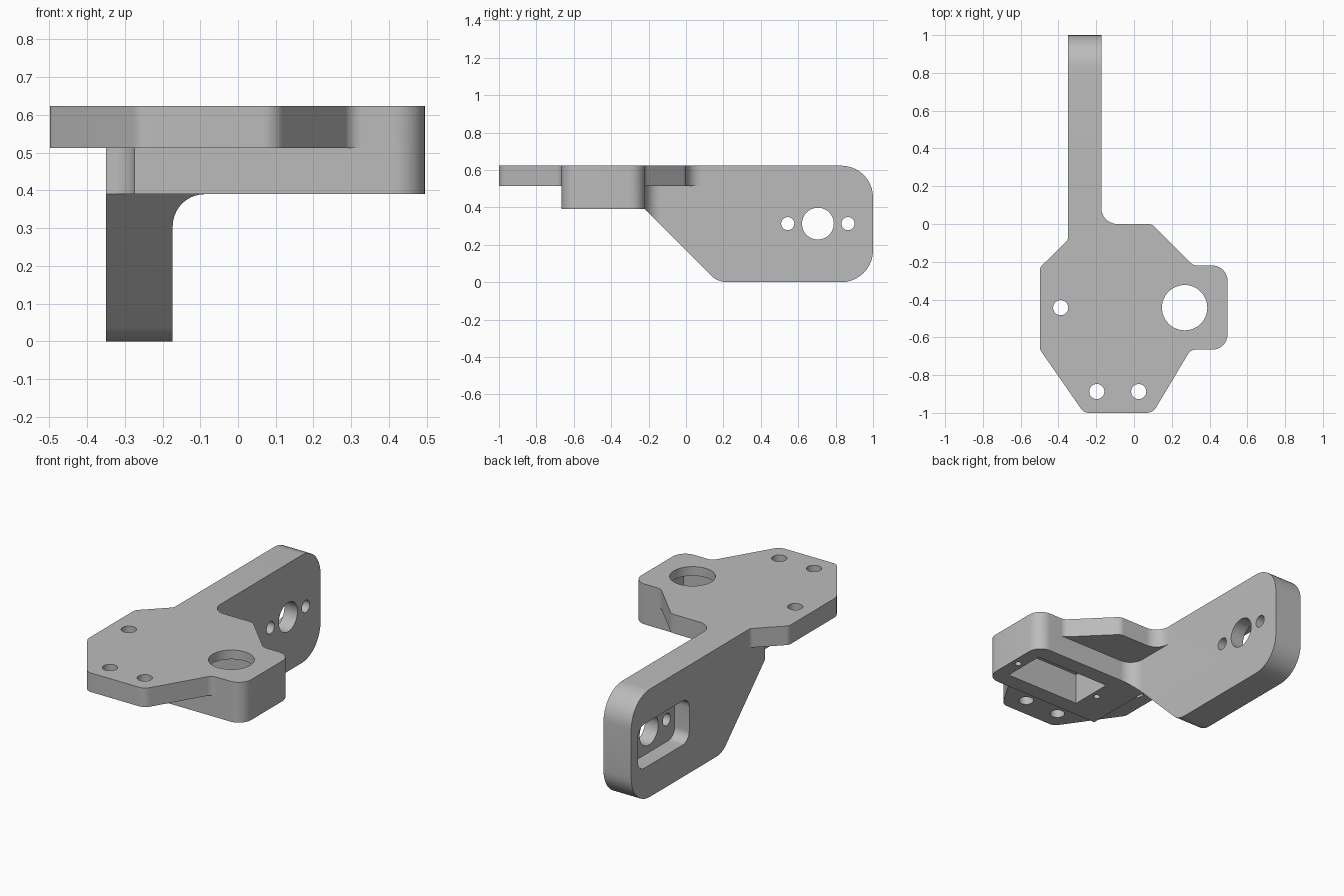
import bpy, bmesh, math
from mathutils import Vector

old = bpy.data.objects.get("Cube")
if old:
    bpy.data.objects.remove(old, do_unlink=True)

grey = bpy.data.materials.new("matte_grey")
grey.use_nodes = True
color = (0.5, 0.5, 0.5, 1)
grey.diffuse_color = color
grey.node_tree.nodes["Principled BSDF"].inputs["Base Color"].default_value = color


def rounded(corners, steps=10):
    """Outline from (u, v, radius) corners, with arcs at corners that have a radius."""
    out = []
    for i, (u, v, r) in enumerate(corners):
        p = Vector((u, v))
        if not r:
            out.append(p)
            continue
        a = (Vector(corners[i - 1][:2]) - p).normalized()
        b = (Vector(corners[(i + 1) % len(corners)][:2]) - p).normalized()
        half = a.angle(b) / 2
        center = p + (a + b).normalized() * r / math.sin(half)
        start = p + a * r / math.tan(half) - center
        end = p + b * r / math.tan(half) - center
        sweep = math.pi - 2 * half
        for k in range(steps + 1):
            t = k / steps
            out.append(center + (start * math.sin((1 - t) * sweep)
                                 + end * math.sin(t * sweep)) / math.sin(sweep))
    return out


def circle(u, v, r, n=48):
    return [Vector((u + r * math.cos(math.tau * k / n), v + r * math.sin(math.tau * k / n)))
            for k in range(n)]


def rect(u0, u1, v0, v1, r=0):
    return rounded([(u0, v0, r), (u1, v0, r), (u1, v1, r), (u0, v1, r)])


def prism(name, outline, low, high, sideways=False):
    """Extrude a plan outline along z, or a (y, z) outline along x."""
    bm = bmesh.new()
    place = lambda p, h: (h, p.x, p.y) if sideways else (p.x, p.y, h)
    face = bm.faces.new([bm.verts.new(place(p, low)) for p in outline])
    new = bmesh.ops.extrude_face_region(bm, geom=[face])["geom"]
    move = Vector((high - low, 0, 0)) if sideways else Vector((0, 0, high - low))
    bmesh.ops.translate(bm, vec=move, verts=[g for g in new if isinstance(g, bmesh.types.BMVert)])
    bmesh.ops.recalc_face_normals(bm, faces=bm.faces)
    mesh = bpy.data.meshes.new(name)
    bm.to_mesh(mesh)
    bm.free()
    mesh.materials.append(grey)
    ob = bpy.data.objects.new(name, mesh)
    bpy.context.collection.objects.link(ob)
    return ob


def combine(target, tool, operation):
    mod = target.modifiers.new(operation.lower(), 'BOOLEAN')
    mod.operation, mod.solver, mod.object = operation, 'EXACT', tool
    bpy.context.view_layer.objects.active = target
    bpy.ops.object.modifier_apply(modifier=mod.name)
    bpy.data.objects.remove(tool, do_unlink=True)


TOP, PLATE, BLOCK = 0.623, 0.513, 0.39
LEFT, RIGHT = -0.35, -0.173

# Arm and motor block: plan outline trimmed by the side profile
bracket = prism("bracket", rounded([
    (LEFT, 1, 0), (LEFT, -0.22, 0), (-0.274, -0.22, 0.07), (-0.274, -0.665, 0),
    (0.495, -0.665, 0.08), (0.495, -0.22, 0.08), (RIGHT, -0.22, 0.085), (RIGHT, 1, 0),
]), -0.1, TOP + 0.1)
profile = prism("side_profile", rounded([
    (-0.8, TOP, 0), (-0.8, BLOCK, 0), (-0.22, BLOCK, 0), (0.17, 0, 0.12),
    (1, 0, 0.17), (1, TOP, 0.17),
]), -1, 1, True)
combine(bracket, profile, 'INTERSECT')

# Wide top plate, blending into the arm
plate = prism("top_plate", rounded([
    (-0.265, -1, 0.05), (0.1, -1, 0.06), (0.3, -0.665, 0.05), (0.495, -0.665, 0.08),
    (0.495, -0.22, 0.08), (0.315, -0.22, 0.05), (0.095, 0, 0.05), (RIGHT, 0, 0.085),
    (RIGHT, 0.2, 0), (LEFT, 0.2, 0), (LEFT, -0.085, 0.03), (-0.498, -0.23, 0.04),
    (-0.498, -0.665, 0.04),
]), PLATE, TOP)
combine(bracket, plate, 'UNION')

# Shaft hole and bolt holes through the plate
for x, y, r in [(0.268, -0.443, 0.12), (-0.388, -0.443, 0.04),
                (-0.197, -0.887, 0.04), (0.025, -0.887, 0.04)]:
    combine(bracket, prism("plate_hole", circle(x, y, r), 0.3, 0.8), 'DIFFERENCE')

# Motor pocket and blind screw holes under the block
combine(bracket, prism("motor_pocket", rect(-0.065, 0.415, -0.57, -0.315), 0.3, 0.57), 'DIFFERENCE')
for x in (-0.105, 0.455):
    combine(bracket, prism("screw_hole", circle(x, -0.443, 0.018, 24), 0.3, 0.53), 'DIFFERENCE')

# Rounded recess and through holes in the arm
combine(bracket, prism("arm_recess", rect(0.47, 0.94, 0.185, 0.44, 0.06), -0.5, -0.257, True), 'DIFFERENCE')
for y, r in [(0.544, 0.035), (0.705, 0.085), (0.866, 0.035)]:
    combine(bracket, prism("arm_hole", circle(y, 0.313, r), -0.6, 0, True), 'DIFFERENCE')

bpy.ops.object.select_all(action='DESELECT')
bracket.select_set(True)
bpy.context.view_layer.objects.active = bracket
bpy.ops.object.shade_smooth_by_angle(angle=math.radians(25))
